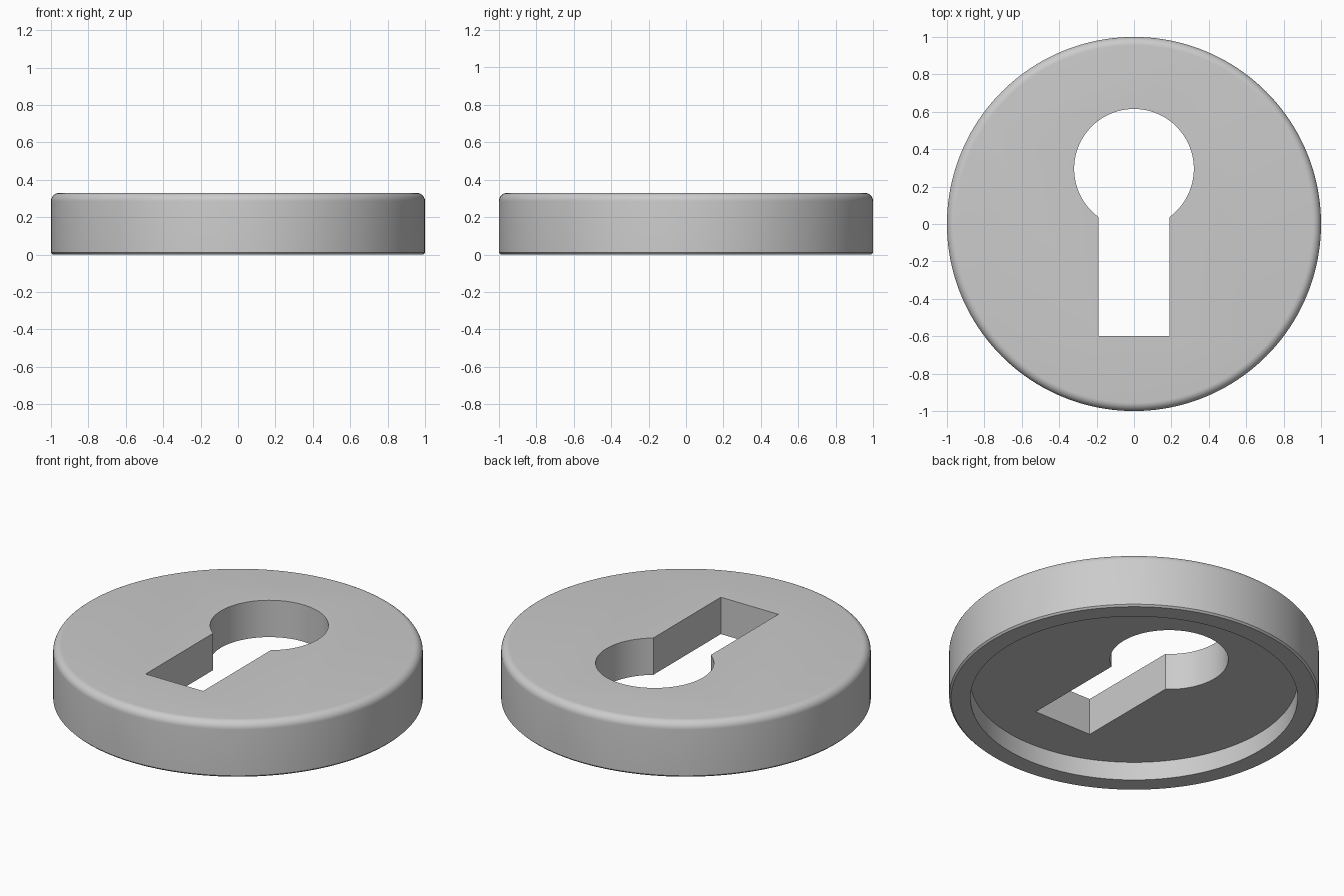
import bpy, bmesh
from math import sin, cos, pi, radians, asin

if "Cube" in bpy.data.objects:
    bpy.data.objects.remove(bpy.data.objects["Cube"])

SEG = 160
HEIGHT, RADIUS, FILLET, CHAMFER = 0.33, 1.0, 0.045, 0.01
RECESS_R, RECESS_D = 0.885, 0.11


def make_object(name, bm):
    bmesh.ops.recalc_face_normals(bm, faces=bm.faces)
    mesh = bpy.data.meshes.new(name)
    bm.to_mesh(mesh)
    bm.free()
    obj = bpy.data.objects.new(name, mesh)
    bpy.context.collection.objects.link(obj)
    return obj


def lathe(name, profile):
    """Closed solid of revolution, capped at both ends of the profile."""
    bm = bmesh.new()
    rings = [[bm.verts.new((r * cos(2 * pi * i / SEG), r * sin(2 * pi * i / SEG), z))
              for i in range(SEG)] for r, z in profile]
    for a, b in zip(rings, rings[1:]):
        for i in range(SEG):
            j = (i + 1) % SEG
            bm.faces.new((a[i], a[j], b[j], b[i]))
    bm.faces.new(rings[0])
    bm.faces.new(rings[-1])
    return make_object(name, bm)


def prism(name, outline, z0, z1):
    bm = bmesh.new()
    face = bm.faces.new([bm.verts.new((x, y, z0)) for x, y in outline])
    ext = bmesh.ops.extrude_face_region(bm, geom=[face], use_keep_orig=True)
    verts = [v for v in ext["geom"] if isinstance(v, bmesh.types.BMVert)]
    bmesh.ops.translate(bm, vec=(0, 0, z1 - z0), verts=verts)
    return make_object(name, bm)


# Disc: recess ceiling, recess wall, rim, chamfer, side, rounded top edge
profile = [(RECESS_R, RECESS_D), (RECESS_R, 0), (RADIUS - CHAMFER, 0), (RADIUS, CHAMFER)]
for k in range(9):
    a = pi / 2 * k / 8
    profile.append((RADIUS - FILLET + FILLET * cos(a), HEIGHT - FILLET + FILLET * sin(a)))
disc = lathe("escutcheon_disc", profile)

# Keyhole cutter: round head joined to a straight slot
HEAD_R, HEAD_Y, SLOT_W, SLOT_END = 0.32, 0.295, 0.19, -0.6
start = -pi / 2 + asin(SLOT_W / HEAD_R)
sweep = pi - 2 * start
outline = [(-SLOT_W, SLOT_END), (SLOT_W, SLOT_END)]
for k in range(97):
    a = start + sweep * k / 96
    outline.append((HEAD_R * cos(a), HEAD_Y + HEAD_R * sin(a)))
cutter = prism("keyhole_cutter", outline, -0.2, 0.6)
cutter.hide_render = True

# Cut the keyhole and apply
bpy.context.view_layer.objects.active = disc
disc.select_set(True)
mod = disc.modifiers.new("keyhole", "BOOLEAN")
mod.operation = "DIFFERENCE"
mod.solver = "EXACT"
mod.object = cutter
bpy.ops.object.modifier_apply(modifier=mod.name)
bpy.data.objects.remove(cutter)
bpy.ops.object.shade_smooth_by_angle(angle=radians(30))
